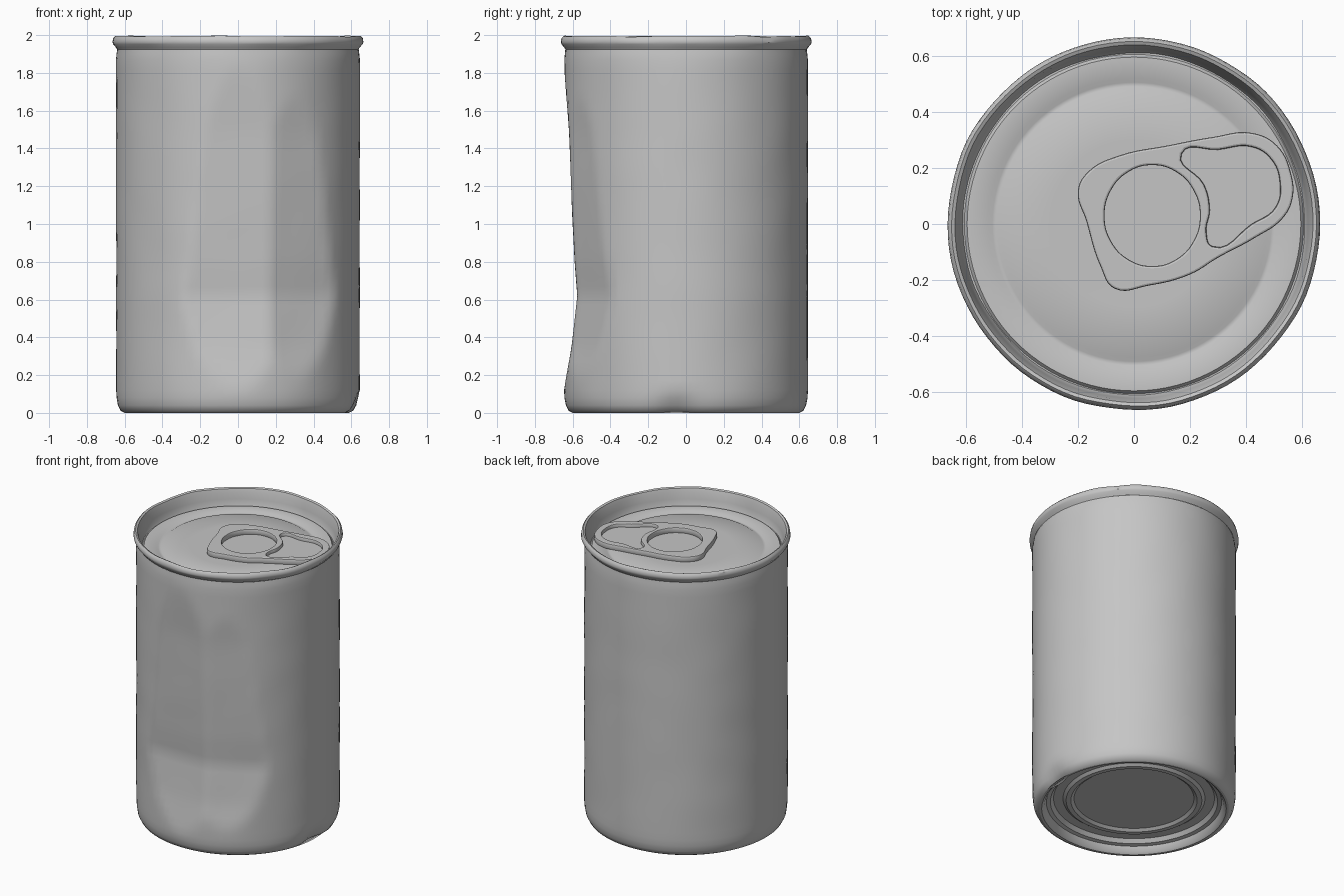
import bpy, bmesh, math
from mathutils import Vector, noise

if "Cube" in bpy.data.objects:
    bpy.data.objects.remove(bpy.data.objects["Cube"])

metal = bpy.data.materials.new("dull_grey_metal")
metal.use_nodes = True
GREY = (0.56, 0.56, 0.56, 1)
metal.diffuse_color = GREY
shader = next(n for n in metal.node_tree.nodes if n.type == "BSDF_PRINCIPLED")
shader.inputs["Base Color"].default_value = GREY
shader.inputs["Roughness"].default_value = 0.6

SIDES = 96


def finish(obj, angle=35):
    bpy.ops.object.select_all(action="DESELECT")
    obj.select_set(True)
    bpy.context.view_layer.objects.active = obj
    bpy.ops.object.shade_smooth_by_angle(angle=math.radians(angle))


def lathe(name, profile, shape=None):
    """Turn (radius, height) points round the z axis; radius 0 closes the end."""
    bm = bmesh.new()
    rings = []
    for r, z in profile:
        count = SIDES if r > 0 else 1
        rings.append([bm.verts.new((r * math.cos(math.tau * i / SIDES),
                                    r * math.sin(math.tau * i / SIDES), z))
                      for i in range(count)])
    for a, b in zip(rings, rings[1:]):
        for i in range(SIDES):
            j = (i + 1) % SIDES
            quad = [a[i % len(a)], a[j % len(a)], b[j % len(b)], b[i % len(b)]]
            bm.faces.new(list(dict.fromkeys(quad)))
    if shape:
        for v in bm.verts:
            shape(v.co)
    mesh = bpy.data.meshes.new(name)
    bm.to_mesh(mesh)
    bm.free()
    obj = bpy.data.objects.new(name, mesh)
    bpy.context.collection.objects.link(obj)
    mesh.materials.append(metal)
    finish(obj)
    return obj


def dent_limit(z):
    """Depth of the crushed front at each height."""
    pts = [(0.1, 0.65), (0.35, 0.605), (0.62, 0.575), (0.8, 0.59),
           (1.0, 0.60), (1.5, 0.62), (1.9, 0.65)]
    for (z0, d0), (z1, d1) in zip(pts, pts[1:]):
        if z0 <= z <= z1:
            return d0 + (d1 - d0) * (z - z0) / (z1 - z0)
    return 1.0


def crumple(co):
    """Flatten the front in two facets, knock in one low edge, add ripples."""
    limit = dent_limit(co.z)
    for angle, slack in ((-90, 0), (-62, 0.012)):
        n = Vector((math.cos(math.radians(angle)), math.sin(math.radians(angle)), 0))
        over = co.dot(n) - limit - slack
        if over > 0:
            co -= n * over
    if co.z < 0.12 and co.x > 0.5:
        co.x -= 0.04 * math.exp(-((co.y + 0.05) / 0.1) ** 2) * (1 - co.z / 0.12)
    if 0.05 < co.z < 1.9:
        ripple = 0.004 * noise.noise(co * 4)
        co.x *= 1 + ripple
        co.y *= 1 + ripple


def wobble(co):
    """Uneven hand-worn rim."""
    k = 1 + 0.006 * noise.noise(co * 5)
    co.x *= k
    co.y *= k
    if co.z > 1.97:
        co.z -= 0.006 + 0.006 * noise.noise(co * 6)


# side wall with rounded foot
wall = [(0.60, 0.0), (0.622, 0.012), (0.636, 0.04), (0.643, 0.08)]
wall += [(0.645, 0.12 + 0.05 * i) for i in range(36)]
wall += [(0.642, 1.90), (0.639, 1.925)]
lathe("can_body", wall, crumple)

# rolled rim and inner wall down to the lid
lathe("top_rim", [(0.639, 1.925), (0.646, 1.935), (0.660, 1.952), (0.664, 1.970),
                  (0.660, 1.990), (0.650, 2.0), (0.638, 1.994), (0.630, 1.97),
                  (0.622, 1.92), (0.616, 1.885), (0.61, 1.872)], wobble)

# lid panel with its pressed bead
lathe("lid", [(0.618, 1.872), (0.605, 1.872), (0.595, 1.885), (0.52, 1.885),
              (0.505, 1.876), (0.49, 1.876), (0.475, 1.885), (0.3, 1.885),
              (0.0, 1.883)])

# recessed stepped base, turned from the middle outward so it faces down
lathe("base_panel", [(0, 0.075), (0.38, 0.075), (0.40, 0.06), (0.43, 0.06),
                     (0.45, 0.075), (0.51, 0.075), (0.53, 0.05), (0.555, 0.045),
                     (0.57, 0.012), (0.585, 0.0), (0.60, 0.0)])


def add_loop(curve, points):
    """Smooth closed outline."""
    spline = curve.splines.new("BEZIER")
    spline.bezier_points.add(len(points) - 1)
    spline.use_cyclic_u = True
    for bp, (x, y) in zip(spline.bezier_points, points):
        bp.co = (x, y, 0)
        bp.handle_left_type = bp.handle_right_type = "AUTO"


def plate(name, loops, z, thick, bevel):
    """Flat plate from an outline and holes, with softened edges."""
    curve = bpy.data.curves.new(name, "CURVE")
    curve.dimensions = "2D"
    curve.fill_mode = "BOTH"
    curve.resolution_u = 6
    curve.extrude = thick / 2 - bevel
    curve.bevel_depth = bevel
    curve.bevel_resolution = 1
    curve.offset = -bevel
    for loop in loops:
        add_loop(curve, loop)
    obj = bpy.data.objects.new(name, curve)
    bpy.context.collection.objects.link(obj)
    obj.location.z = z
    bpy.ops.object.select_all(action="DESELECT")
    obj.select_set(True)
    bpy.context.view_layer.objects.active = obj
    bpy.ops.object.convert(target="MESH")
    obj = bpy.context.object
    obj.data.materials.clear()
    obj.data.materials.append(metal)
    finish(obj)


# pull tab: outer outline, round hole and finger opening
outline = [(-0.2, 0.12), (-0.16, 0.19), (-0.05, 0.245), (0.12, 0.28), (0.28, 0.31),
           (0.42, 0.325), (0.51, 0.28), (0.56, 0.18), (0.565, 0.09), (0.53, 0.02),
           (0.43, -0.05), (0.3, -0.12), (0.2, -0.18), (0.05, -0.22),
           (-0.07, -0.23), (-0.12, -0.15), (-0.17, 0.01)]
hole = [(0.065 + 0.17 * math.cos(math.tau * i / 12),
         0.03 + 0.18 * math.sin(math.tau * i / 12)) for i in range(12)]
finger = [(0.17, 0.25), (0.3, 0.265), (0.42, 0.275), (0.49, 0.23), (0.52, 0.15),
          (0.505, 0.06), (0.42, 0.0), (0.28, -0.08), (0.258, -0.03),
          (0.27, 0.05), (0.25, 0.14)]
plate("pull_tab", [outline, hole, finger], 1.902, 0.04, 0.008)
plate("finger_web", [finger], 1.891, 0.014, 0.001)
